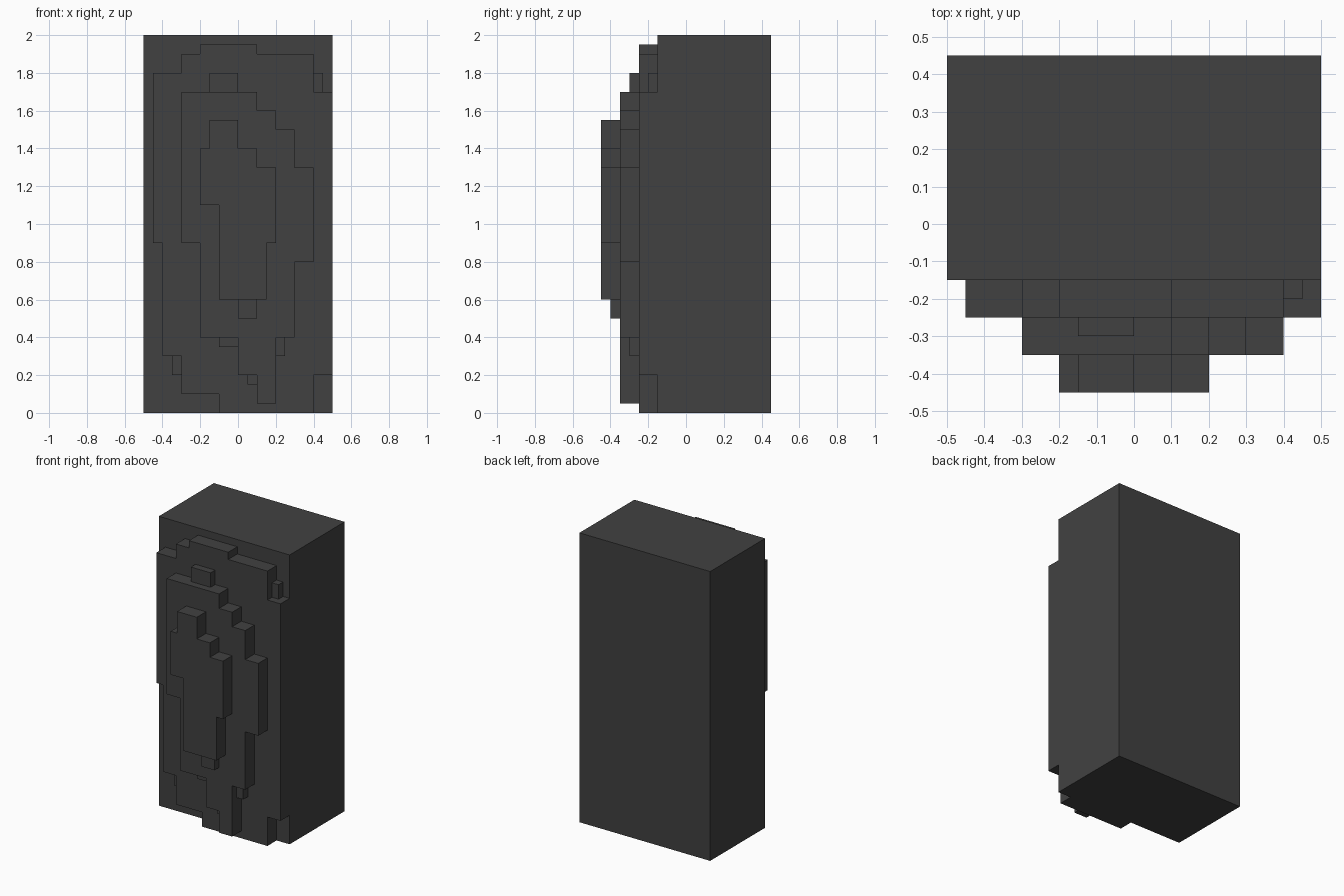
import bpy, bmesh

if "Cube" in bpy.data.objects:
    bpy.data.objects.remove(bpy.data.objects["Cube"])

stone = bpy.data.materials.new("dark grey stone")
stone.diffuse_color = (0.053, 0.053, 0.053, 1)
stone.use_nodes = True
stone.node_tree.nodes["Principled BSDF"].inputs["Base Color"].default_value = stone.diffuse_color


def slab(name, outline, y_front, y_back):
    """Extrude an (x, z) outline between two y depths."""
    bm = bmesh.new()
    face = bm.faces.new([bm.verts.new((x, y_back, z)) for x, z in outline])
    out = bmesh.ops.extrude_face_region(bm, geom=[face], use_keep_orig=True)
    for v in out["geom"]:
        if isinstance(v, bmesh.types.BMVert):
            v.co.y = y_front
    bmesh.ops.recalc_face_normals(bm, faces=bm.faces)
    mesh = bpy.data.meshes.new(name)
    bm.to_mesh(mesh)
    bm.free()
    mesh.materials.append(stone)
    obj = bpy.data.objects.new(name, mesh)
    bpy.context.collection.objects.link(obj)


def box(name, x0, x1, z0, z1, y_front, y_back):
    slab(name, [(x0, z0), (x1, z0), (x1, z1), (x0, z1)], y_front, y_back)


# Main block
box("main_block", -0.5, 0.5, 0, 2, -0.15, 0.45)

# Stepped rock layers on the front
slab("lower_layer", [
    (-0.45, 1.8), (-0.3, 1.8), (-0.3, 1.9), (-0.2, 1.9), (-0.2, 1.95),
    (0.1, 1.95), (0.1, 1.9), (0.4, 1.9), (0.4, 1.7), (0.5, 1.7),
    (0.5, 0.2), (0.4, 0.2), (0.4, 0), (-0.1, 0), (-0.1, 0.1),
    (-0.3, 0.1), (-0.3, 0.3), (-0.4, 0.3), (-0.4, 0.9), (-0.45, 0.9)],
    -0.25, -0.15)
slab("middle_layer", [
    (-0.3, 1.7), (0.1, 1.7), (0.1, 1.6), (0.2, 1.6), (0.2, 1.5),
    (0.3, 1.5), (0.3, 1.3), (0.4, 1.3), (0.4, 0.8), (0.3, 0.8),
    (0.3, 0.4), (0.2, 0.4), (0.2, 0.05), (0.1, 0.05), (0.1, 0.2),
    (0, 0.2), (0, 0.4), (-0.2, 0.4), (-0.2, 0.9), (-0.3, 0.9)],
    -0.35, -0.25)
slab("top_layer", [
    (-0.15, 1.55), (0, 1.55), (0, 1.4), (0.1, 1.4), (0.1, 1.3),
    (0.2, 1.3), (0.2, 0.9), (0.15, 0.9), (0.15, 0.6), (-0.1, 0.6),
    (-0.1, 1.1), (-0.2, 1.1), (-0.2, 1.4), (-0.15, 1.4)],
    -0.45, -0.35)

# Small half-depth steps in the corners of the layers
chips = [
    (0.4, 0.45, 1.7, 1.8, -0.15), (-0.35, -0.3, 0.2, 0.3, -0.15),
    (-0.15, 0, 1.7, 1.8, -0.25), (-0.1, 0, 0.35, 0.4, -0.25),
    (0.05, 0.1, 0.15, 0.2, -0.25), (0.2, 0.25, 0.3, 0.4, -0.25),
    (0, 0.1, 0.5, 0.6, -0.35)]
for i, (x0, x1, z0, z1, y) in enumerate(chips):
    box(f"small_step_{i + 1}", x0, x1, z0, z1, y - 0.05, y)
